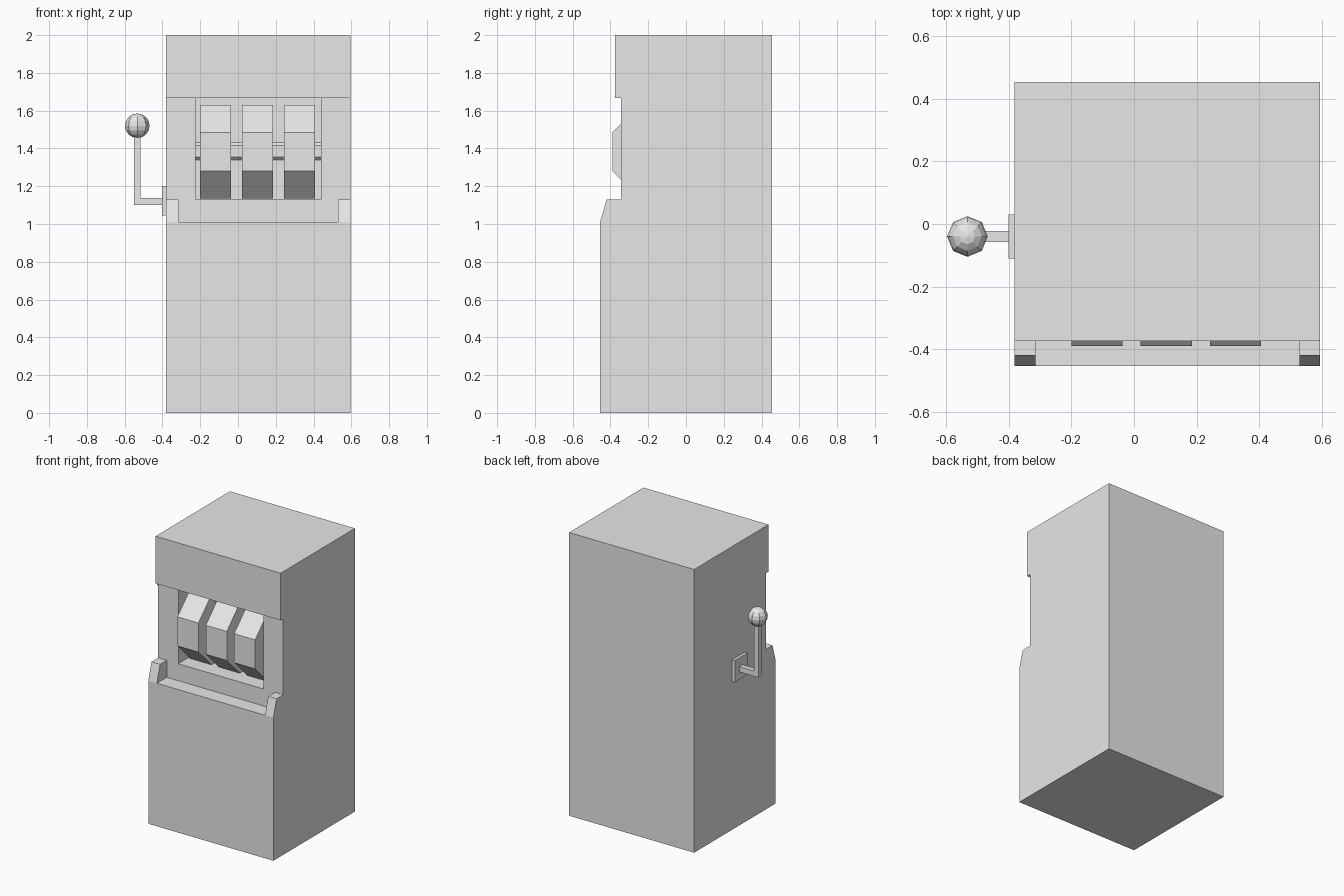
import bpy, bmesh, math
from mathutils import Matrix

if "Cube" in bpy.data.objects:
    bpy.data.objects.remove(bpy.data.objects["Cube"])

grey = bpy.data.materials.new("plain grey")
grey.diffuse_color = (0.8, 0.8, 0.8, 1)
grey.use_nodes = True
grey.node_tree.nodes["Principled BSDF"].inputs["Base Color"].default_value = grey.diffuse_color


def finish(name, bm):
    bmesh.ops.recalc_face_normals(bm, faces=bm.faces)
    mesh = bpy.data.meshes.new(name)
    bm.to_mesh(mesh)
    bm.free()
    mesh.materials.append(grey)
    obj = bpy.data.objects.new(name, mesh)
    bpy.context.collection.objects.link(obj)
    return obj


def prism(name, profile, x0, x1):
    """Extrude a (y, z) profile along x."""
    bm = bmesh.new()
    face = bm.faces.new([bm.verts.new((x0, y, z)) for y, z in profile])
    out = bmesh.ops.extrude_face_region(bm, geom=[face])
    for v in out["geom"]:
        if isinstance(v, bmesh.types.BMVert):
            v.co.x = x1
    return finish(name, bm)


def box(name, x0, x1, y0, y1, z0, z1):
    return prism(name, [(y0, z0), (y1, z0), (y1, z1), (y0, z1)], x0, x1)


def octagon(y, z, apothem):
    r = apothem / math.cos(math.pi / 8)
    angles = [math.pi / 8 + i * math.pi / 4 for i in range(8)]
    return [(y + r * math.cos(a), z + r * math.sin(a)) for a in angles]


LEFT, RIGHT, FRONT, BACK, WALL = -0.382, 0.595, -0.455, 0.455, -0.345

# Cabinet with tray shelf, recessed panel and overhanging header
cabinet = prism("cabinet", [
    (FRONT, 0), (BACK, 0), (BACK, 2), (-0.375, 2),
    (-0.375, 1.667), (WALL, 1.667), (WALL, 1.01), (FRONT, 1.01)], LEFT, RIGHT)

# Window recess behind the reels
cutter = box("window_cutter", -0.225, 0.44, -0.6, -0.2, 1.13, 1.666)
cutter.hide_render = True
cutter.hide_viewport = True
cut = cabinet.modifiers.new("window", 'BOOLEAN')
cut.operation = 'DIFFERENCE'
cut.solver = 'EXACT'
cut.object = cutter

# Sloped cheeks at both ends of the tray
cheek = [(FRONT, 1.01), (WALL, 1.01), (WALL, 1.13), (-0.42, 1.13)]
prism("left_cheek", cheek, LEFT, -0.315)
prism("right_cheek", cheek, 0.53, RIGHT)

# Eight-sided reels on a shared axle
for i in range(3):
    x = -0.118 + 0.2215 * i
    prism(f"reel_{i + 1}", octagon(-0.1425, 1.3825, 0.2475), x - 0.082, x + 0.082)
prism("axle", octagon(-0.1425, 1.385, 0.074), -0.225, 0.44)

# Pull lever: mounting plate, bent arm and ball knob
box("lever_plate", -0.402, LEFT, -0.11, 0.03, 1.045, 1.2)
box("lever_arm", -0.55, -0.402, -0.058, -0.022, 1.1, 1.137)
box("lever_rod", -0.55, -0.517, -0.058, -0.022, 1.137, 1.47)
bm = bmesh.new()
bmesh.ops.create_uvsphere(bm, u_segments=8, v_segments=8, radius=0.065,
                          matrix=Matrix.Translation((-0.533, -0.04, 1.52)))
finish("lever_knob", bm)
